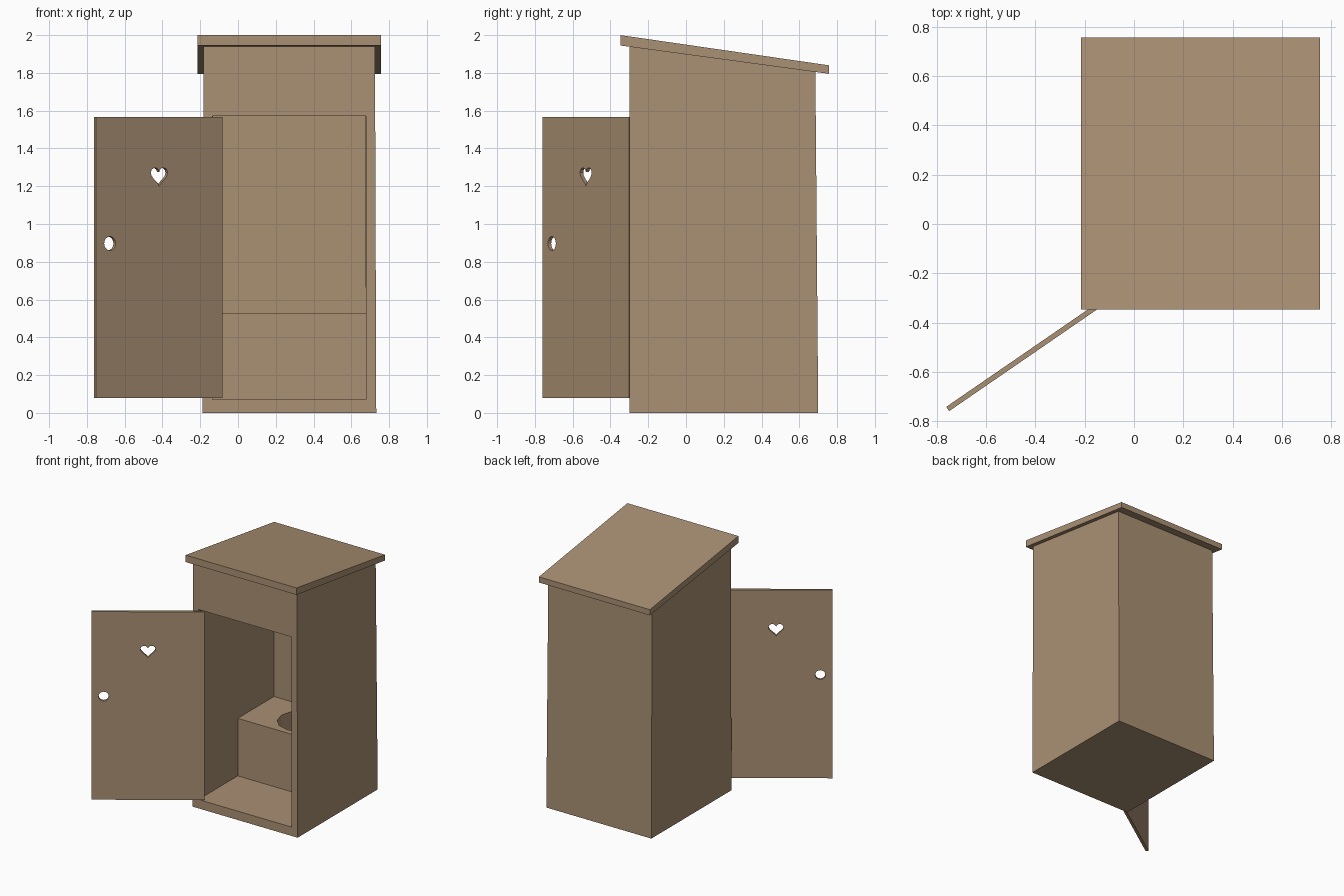
import bpy, bmesh, math
from mathutils import Matrix

if "Cube" in bpy.data.objects:
    bpy.data.objects.remove(bpy.data.objects["Cube"])

wood = bpy.data.materials.new("weathered brown wood")
wood.diffuse_color = (0.40, 0.28, 0.172, 1)
wood.use_nodes = True
wood.node_tree.nodes["Principled BSDF"].inputs["Base Color"].default_value = wood.diffuse_color


def loft(name, ring_a, ring_b):
    """Closed solid between two rings with equal point counts."""
    bm = bmesh.new()
    a = [bm.verts.new(p) for p in ring_a]
    b = [bm.verts.new(p) for p in ring_b]
    n = len(a)
    bm.faces.new(a)
    bm.faces.new(b)
    for i in range(n):
        j = (i + 1) % n
        bm.faces.new((a[i], a[j], b[j], b[i]))
    bmesh.ops.recalc_face_normals(bm, faces=bm.faces)
    mesh = bpy.data.meshes.new(name)
    bm.to_mesh(mesh)
    bm.free()
    mesh.materials.append(wood)
    ob = bpy.data.objects.new(name, mesh)
    bpy.context.collection.objects.link(ob)
    return ob


def rect(x0, x1, y0, y1, z):
    """Rectangle ring; z is a height or a function of y."""
    f = z if callable(z) else (lambda y: z)
    return [(x0, y0, f(y0)), (x1, y0, f(y0)), (x1, y1, f(y1)), (x0, y1, f(y1))]


def box(name, x0, x1, y0, y1, z0, z1):
    return loft(name, rect(x0, x1, y0, y1, z0), rect(x0, x1, y0, y1, z1))


def cut(target, cutter):
    """Subtract the cutter, apply it and discard the helper."""
    cutter.hide_render = True
    mod = target.modifiers.new("cut", 'BOOLEAN')
    mod.operation = 'DIFFERENCE'
    mod.solver = 'EXACT'
    mod.object = cutter
    bpy.context.view_layer.objects.active = target
    bpy.ops.object.modifier_apply(modifier=mod.name)
    bpy.data.objects.remove(cutter)


def circle(r, n):
    return [(r * math.cos(2 * math.pi * i / n), r * math.sin(2 * math.pi * i / n))
            for i in range(n)]


def under(y):
    """Height of the sloping roof underside."""
    return 1.945 - 0.1357 * (y + 0.348)


# Cabin: slightly tapered shell, hollowed and opened at the front
cabin = loft("cabin", rect(-0.187, 0.732, -0.30, 0.70, 0),
             rect(-0.183, 0.725, -0.30, 0.685, under))
cut(cabin, loft("room_cutter", rect(-0.135, 0.678, -0.25, 0.645, 0.07),
                rect(-0.133, 0.672, -0.25, 0.632, 2.2)))
cut(cabin, box("doorway_cutter", -0.135, 0.677, -0.4, -0.2, 0.07, 1.573))

# Sloping roof slab
loft("roof", rect(-0.215, 0.756, -0.348, 0.758, under),
     rect(-0.215, 0.756, -0.348, 0.758, lambda y: 2.0 - 0.1447 * (y + 0.348)))

# Bench seat with a round hole
seat = box("seat", -0.135, 0.677, 0.19, 0.645, 0.07, 0.525)
ring = [(0.27 + x, 0.415 + y) for x, y in circle(0.18, 12)]
cut(seat, loft("seat_hole_cutter", [(x, y, 0.08) for x, y in ring],
               [(x, y, 0.6) for x, y in ring]))

# Door with heart window and round handle hole, swung open
door = box("door", -0.81, 0, 0, 0.021, 0.08, 1.567)
heart = []
for i in range(24):
    t = 2 * math.pi * i / 24
    heart.append((-0.405 + 0.0034 * 16 * math.sin(t) ** 3,
                  1.258 + 0.0034 * (13 * math.cos(t) - 5 * math.cos(2 * t)
                                    - 2 * math.cos(3 * t) - math.cos(4 * t))))
handle = [(-0.722 + x, 0.897 + z) for x, z in circle(0.037, 16)]
for name, outline in (("heart_cutter", heart), ("handle_cutter", handle)):
    cut(door, loft(name, [(x, -0.1, z) for x, z in outline],
                   [(x, 0.1, z) for x, z in outline]))
door.data.transform(Matrix.Translation((-0.083, -0.301, 0))
                    @ Matrix.Rotation(math.radians(34.5), 4, 'Z'))
